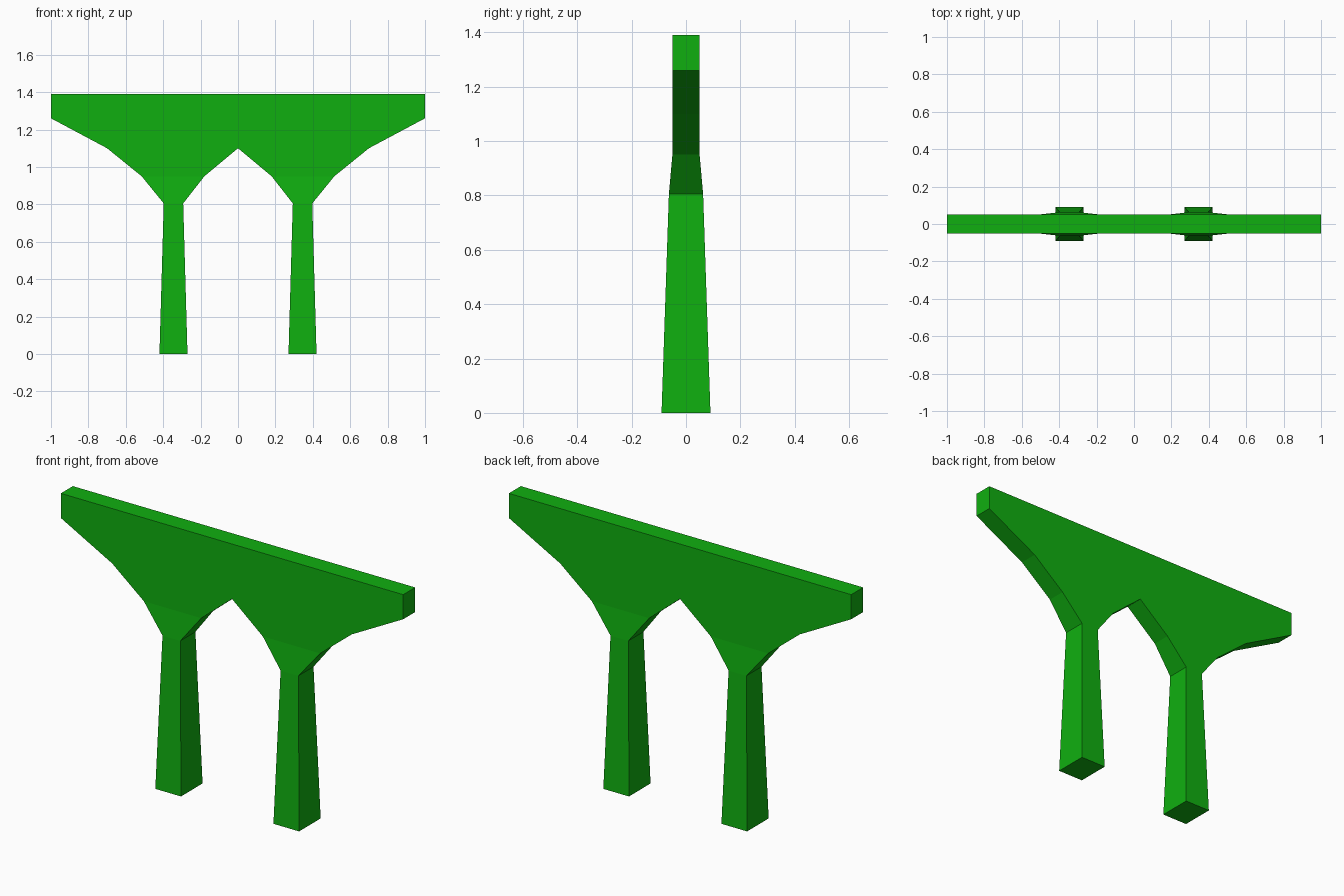
import bpy
import bmesh

cube = bpy.data.objects.get("Cube")
if cube:
    bpy.data.objects.remove(cube, do_unlink=True)

green = bpy.data.materials.new("bright_green")
green.use_nodes = True
COLOUR = (0.005, 0.43, 0.005, 1)
green.diffuse_color = COLOUR
green.node_tree.nodes["Principled BSDF"].inputs["Base Color"].default_value = COLOUR


def loft(name, stations, cap_bottom=False, cap_top=False, side=1):
    """Loft rectangles (height, inner x, outer x, half depth); faces on x = 0 stay open."""
    bm = bmesh.new()
    rings = []
    for z, x0, x1, d in stations:
        corners = ((x0, -d), (x1, -d), (x1, d), (x0, d))
        rings.append([bm.verts.new((side * x, y, z)) for x, y in corners])
    for low, high in zip(rings, rings[1:]):
        for i in range(4):
            j = (i + 1) % 4
            quad = (low[i], low[j], high[j], high[i])
            if any(abs(v.co.x) > 1e-6 for v in quad):
                bm.faces.new(quad)
    if cap_bottom:
        bm.faces.new(rings[0][::-1])
    if cap_top:
        bm.faces.new(rings[-1])
    if side < 0:
        bmesh.ops.reverse_faces(bm, faces=bm.faces[:])
    mesh = bpy.data.meshes.new(name)
    bm.to_mesh(mesh)
    bm.free()
    mesh.materials.append(green)
    obj = bpy.data.objects.new(name, mesh)
    bpy.context.collection.objects.link(obj)
    return obj


NECK = (0.805, 0.293, 0.397, 0.063)

# Tapered legs, open where they meet the crosshead
for name, side in (("left_leg", 1), ("right_leg", -1)):
    loft(name, [(0, 0.27, 0.42, 0.09), NECK], cap_bottom=True, side=side)

# Arched crosshead: half of it lofted upwards, then mirrored
crosshead = loft("crosshead", [
    NECK,
    (0.95, 0.18, 0.515, 0.05),
    (1.10, 0, 0.70, 0.05),
    (1.26, 0, 1, 0.05),
    (1.39, 0, 1, 0.05),
], cap_top=True)
mirror = crosshead.modifiers.new("mirror_halves", 'MIRROR')
mirror.use_clip = True
